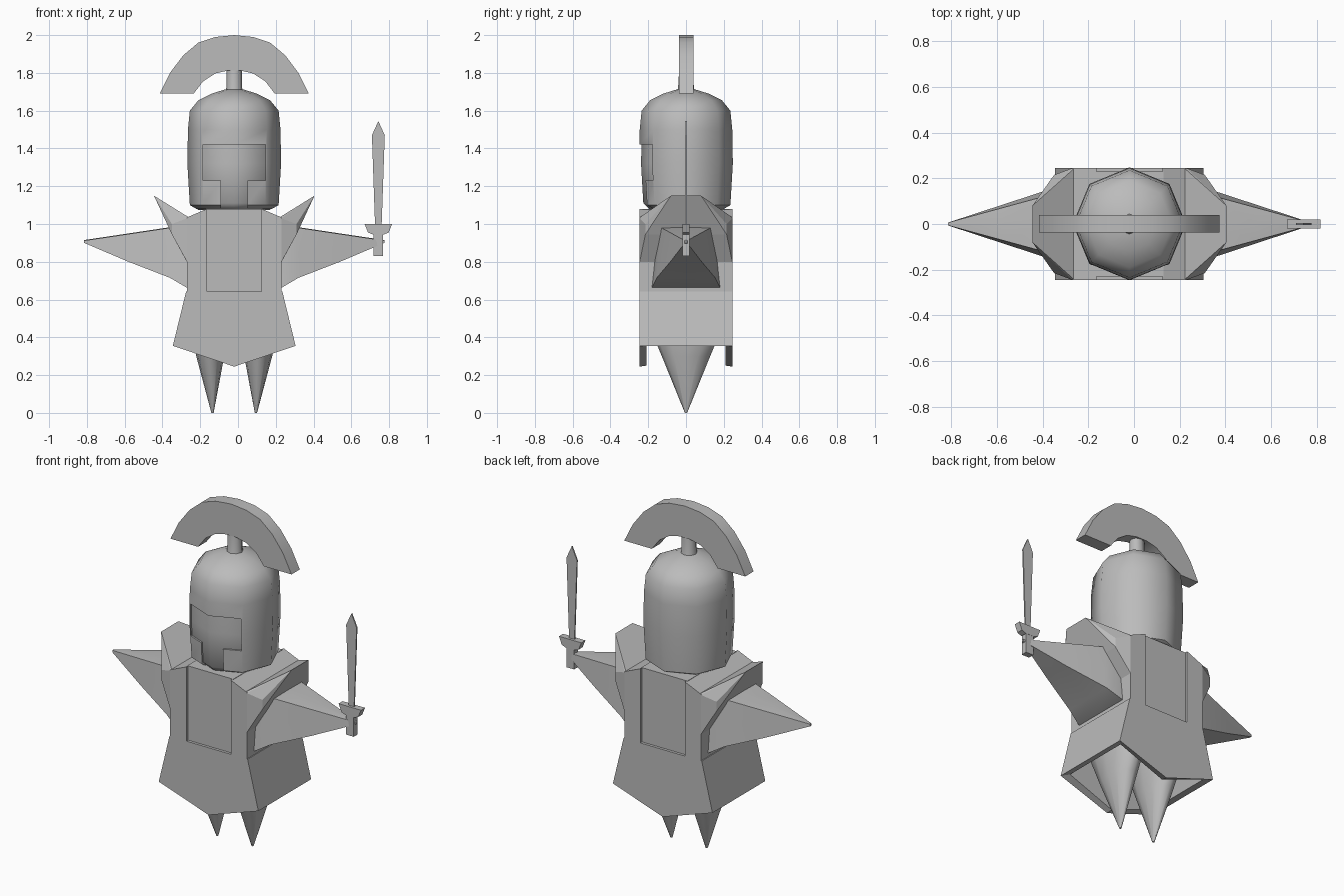
import bpy, bmesh, math
from mathutils import Vector

if "Cube" in bpy.data.objects:
    bpy.data.objects.remove(bpy.data.objects["Cube"])

CX = -0.02  # body centre line
grey = bpy.data.materials.new("plain grey")
grey.diffuse_color = (0.5, 0.5, 0.5, 1)
grey.use_nodes = True
grey.node_tree.nodes["Principled BSDF"].inputs["Base Color"].default_value = grey.diffuse_color


def finish(name, bm, angle=None):
    bmesh.ops.recalc_face_normals(bm, faces=bm.faces)
    me = bpy.data.meshes.new(name)
    bm.to_mesh(me)
    bm.free()
    ob = bpy.data.objects.new(name, me)
    bpy.context.collection.objects.link(ob)
    me.materials.append(grey)
    if angle:
        bpy.ops.object.select_all(action='DESELECT')
        ob.select_set(True)
        bpy.context.view_layer.objects.active = ob
        bpy.ops.object.shade_smooth_by_angle(angle=math.radians(angle))
    return ob


def plate(name, pts, y0, y1, angle=None):
    """Extrude an x/z outline along y."""
    bm = bmesh.new()
    f = bm.faces.new([bm.verts.new((x, y0, z)) for x, z in pts])
    r = bmesh.ops.extrude_face_region(bm, geom=[f])
    vs = [v for v in r['geom'] if isinstance(v, bmesh.types.BMVert)]
    bmesh.ops.translate(bm, verts=vs, vec=(0, y1 - y0, 0))
    return finish(name, bm, angle)


def loft(name, rings, angle=None):
    """Skin closed rings with equal point counts and cap both ends."""
    bm = bmesh.new()
    rows = [[bm.verts.new(p) for p in ring] for ring in rings]
    n = len(rows[0])
    for a, b in zip(rows, rows[1:]):
        for i in range(n):
            j = (i + 1) % n
            bm.faces.new((a[i], a[j], b[j], b[i]))
    bm.faces.new(rows[0])
    bm.faces.new(rows[-1])
    return finish(name, bm, angle)


def hull(name, pts):
    bm = bmesh.new()
    for p in pts:
        bm.verts.new(p)
    bmesh.ops.convex_hull(bm, input=bm.verts[:])
    bmesh.ops.dissolve_limit(bm, angle_limit=0.02, verts=bm.verts[:], edges=bm.edges[:])
    return finish(name, bm)


def oval(cx, z, rx, ry, n=8):
    return [(cx + rx * math.cos(math.tau * i / n), ry * math.sin(math.tau * i / n), z) for i in range(n)]


# helmet with a T-shaped face opening
profile = [(1.08, 0.20), (1.10, 0.235), (1.32, 0.248), (1.50, 0.245), (1.60, 0.235),
           (1.655, 0.19), (1.69, 0.12), (1.712, 0.05)]
helmet = loft("helmet", [oval(CX, z, r, r) for z, r in profile])
opening = plate("opening_cutter", [(CX - .07, 1.0), (CX + .07, 1.0), (CX + .07, 1.23), (CX + .165, 1.23),
                (CX + .165, 1.42), (CX - .165, 1.42), (CX - .165, 1.23), (CX - .07, 1.23)], -0.4, -0.1)
cut = helmet.modifiers.new("opening", 'BOOLEAN')
cut.operation, cut.object, cut.solver = 'DIFFERENCE', opening, 'EXACT'
bpy.ops.object.select_all(action='DESELECT')
helmet.select_set(True)
bpy.context.view_layer.objects.active = helmet
bpy.ops.object.modifier_apply(modifier=cut.name)
bpy.ops.object.shade_smooth_by_angle(angle=math.radians(50))
bpy.data.objects.remove(opening)

# head seen through the opening
loft("head", [oval(CX, 1.075, .19, .19), oval(CX, 1.11, .226, .226), oval(CX, 1.32, .238, .238),
              oval(CX, 1.5, .233, .233)], 50)

# crest and its stem
outer = [(.395, 1.69), (.34, 1.80), (.27, 1.893), (.19, 1.96), (.10, 1.99), (0, 2.0)]
inner = [(.035, 1.812), (.10, 1.797), (.165, 1.755), (.215, 1.69)]
right = outer[::-1] + inner[::-1]
crest_pts = [(CX + x, z) for x, z in right] + [(CX - x, z) for x, z in (inner + outer[:-1])]
plate("crest", crest_pts, -0.037, 0.04, 40)
loft("crest_stem", [oval(CX, 1.69, .05, .05), oval(CX, 1.72, .042, .042), oval(CX, 1.84, .042, .035)], 50)

# torso
plate("torso", [(CX - .15, .62), (CX + .15, .62), (CX + .15, 1.08), (CX - .15, 1.08)], -0.23, 0.23)

# skirt: open shell pointed at front and back
def skirt_ring(w, z_side, z_mid, d):
    return [(CX - w, -d, z_side), (CX, -d, z_mid), (CX + w, -d, z_side),
            (CX + w, d, z_side), (CX, d, z_mid), (CX - w, d, z_side)]


loft("skirt", [skirt_ring(.255, .642, .642, .246), skirt_ring(.325, .355, .245, .246),
               skirt_ring(.29, .36, .25, .21), skirt_ring(.23, .60, .60, .21)])

for s, side in ((-1, "left"), (1, "right")):
    def X(d):
        return CX + s * d

    # chest strap
    plate(side + "_strap", [(X(.145), .63), (X(.25), .63), (X(.25), 1.035), (X(.145), 1.08)], -.246, .246)
    # flared shoulder guard
    hull(side + "_shoulder_guard", [(X(d), y * k, z) for k in (-1, 1) for d, y, z in (
        (.24, .245, .78), (.24, .245, 1.035), (.25, .245, 1.03), (.25, .245, .80),
        (.33, .215, .945), (.33, .215, 1.0), (.425, .08, 1.15))])
    # arm tapering to a point
    rings = []
    for d, yb, yt, zb, zt in ((.20, .18, .145, .66, .985), (.255, .18, .145, .665, .985),
                              (.34, .155, .13, .715, .98), (.56, .083, .07, .80, .947),
                              (.795, .006, .006, .90, .912)):
        rings.append([(X(d), -yb, zb), (X(d), 0, zb), (X(d), yb, zb), (X(d), (yb + yt) / 2, (zb + zt) / 2),
                      (X(d), yt, zt), (X(d), 0, zt + .003), (X(d), -yt, zt), (X(d), -(yb + yt) / 2, (zb + zt) / 2)])
    loft(side + "_arm", rings, 60)
    # leg tapering to a point
    loft(side + "_leg", [oval(X(.115), 0, .006, .006, 12), oval(X(.127), .30, .074, .128, 12),
                         oval(X(.13), .46, .10, .195, 12), oval(X(.13), .62, .10, .2, 12)], 50)

# sword in the right hand
SX = .743
plate("sword_blade", [(SX - .017, .98), (SX + .017, .98), (SX + .034, 1.47), (SX, 1.545), (SX - .034, 1.47)],
      -.004, .004)
plate("sword_guard", [(SX - .055, .955), (SX - .03, .945), (SX + .03, .945), (SX + .055, .955),
                      (SX + .073, 1.0), (SX - .073, 1.0)], -.019, .019)
plate("sword_handle", [(SX - .025, .83), (SX + .025, .83), (SX + .025, .95), (SX - .025, .95)], -.018, .018)
